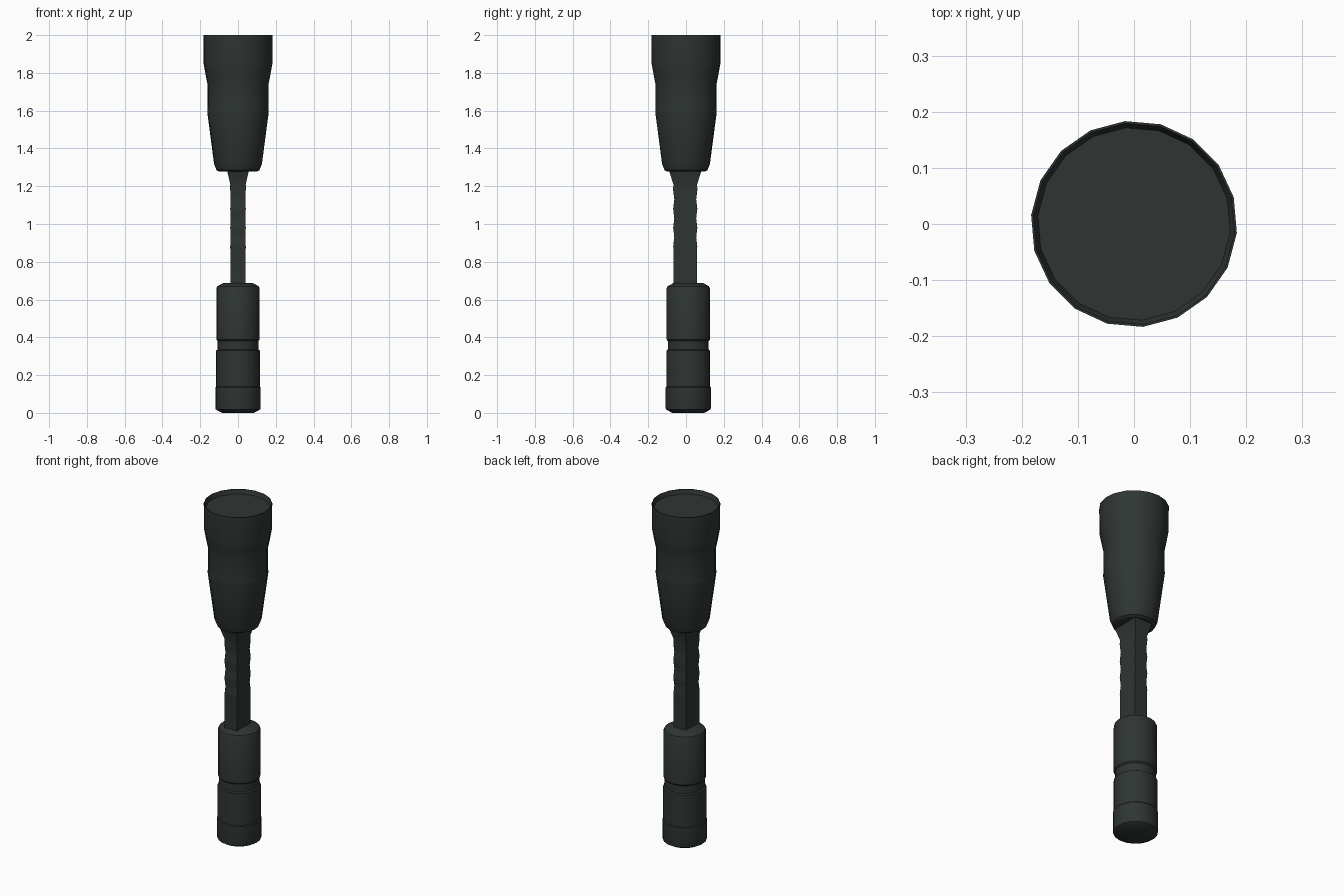
import bpy, bmesh, math

if "Cube" in bpy.data.objects:
    bpy.data.objects.remove(bpy.data.objects["Cube"])

mat = bpy.data.materials.new("dark_grey_green")
mat.diffuse_color = (0.028, 0.036, 0.034, 1)
mat.use_nodes = True
mat.node_tree.nodes["Principled BSDF"].inputs["Base Color"].default_value = mat.diffuse_color


def finish(name, bm, angle):
    bmesh.ops.recalc_face_normals(bm, faces=bm.faces)
    me = bpy.data.meshes.new(name)
    bm.to_mesh(me)
    bm.free()
    me.materials.append(mat)
    ob = bpy.data.objects.new(name, me)
    bpy.context.collection.objects.link(ob)
    bpy.ops.object.select_all(action='DESELECT')
    ob.select_set(True)
    bpy.context.view_layer.objects.active = ob
    bpy.ops.object.shade_smooth_by_angle(angle=math.radians(angle))
    return ob


def loft(name, rings, angle=30):
    """Join rings of points, capping both ends."""
    bm = bmesh.new()
    loops = [[bm.verts.new(p) for p in ring] for ring in rings]
    n = len(loops[0])
    for a, b in zip(loops, loops[1:]):
        for i in range(n):
            j = (i + 1) % n
            bm.faces.new((a[i], a[j], b[j], b[i]))
    bm.faces.new(loops[0])
    bm.faces.new(loops[-1])
    return finish(name, bm, angle)


def lathe(name, profile, sides=18, start=15, cy=0.0):
    rings = []
    for r, z in profile:
        angs = [math.radians(start + 360 * i / sides) for i in range(sides)]
        rings.append([(r * math.cos(a), cy + r * math.sin(a), z) for a in angs])
    return loft(name, rings)


# flared head with shallow recessed lens
lathe("head", [(0.102, 1.278), (0.114, 1.285), (0.127, 1.317), (0.163, 1.59),
               (0.163, 1.60), (0.162, 1.61), (0.162, 1.74), (0.172, 1.79),
               (0.183, 1.85), (0.184, 2.0), (0.18, 2.0), (0.172, 1.975)])

# cylindrical grip with groove and end collar
lathe("handle", [(0.085, 0.0), (0.118, 0.018), (0.12, 0.025), (0.12, 0.135),
                 (0.116, 0.14), (0.116, 0.33), (0.108, 0.335), (0.108, 0.38),
                 (0.115, 0.388), (0.115, 0.66), (0.11, 0.67), (0.078, 0.688)],
      cy=0.012)

# rectangular neck, rippled on its upper part and flaring into the head
section = [(0.041, 0.062, 0.67), (0.041, 0.062, 0.87)]
for i in range(13):
    z = 0.88 + i * 0.025
    d = 0.003 * math.cos(i * math.pi / 2)
    section.append((0.040 + d * 0.4, 0.061 + d, z))
section += [(0.041, 0.063, 1.21), (0.057, 0.085, 1.28)]
rings = []
for hx, hy, z in section:
    cy = -0.004
    rings.append([(-hx, cy - hy, z), (hx, cy - hy, z),
                  (hx, cy + hy, z), (-hx, cy + hy, z)])
loft("neck", rings)
